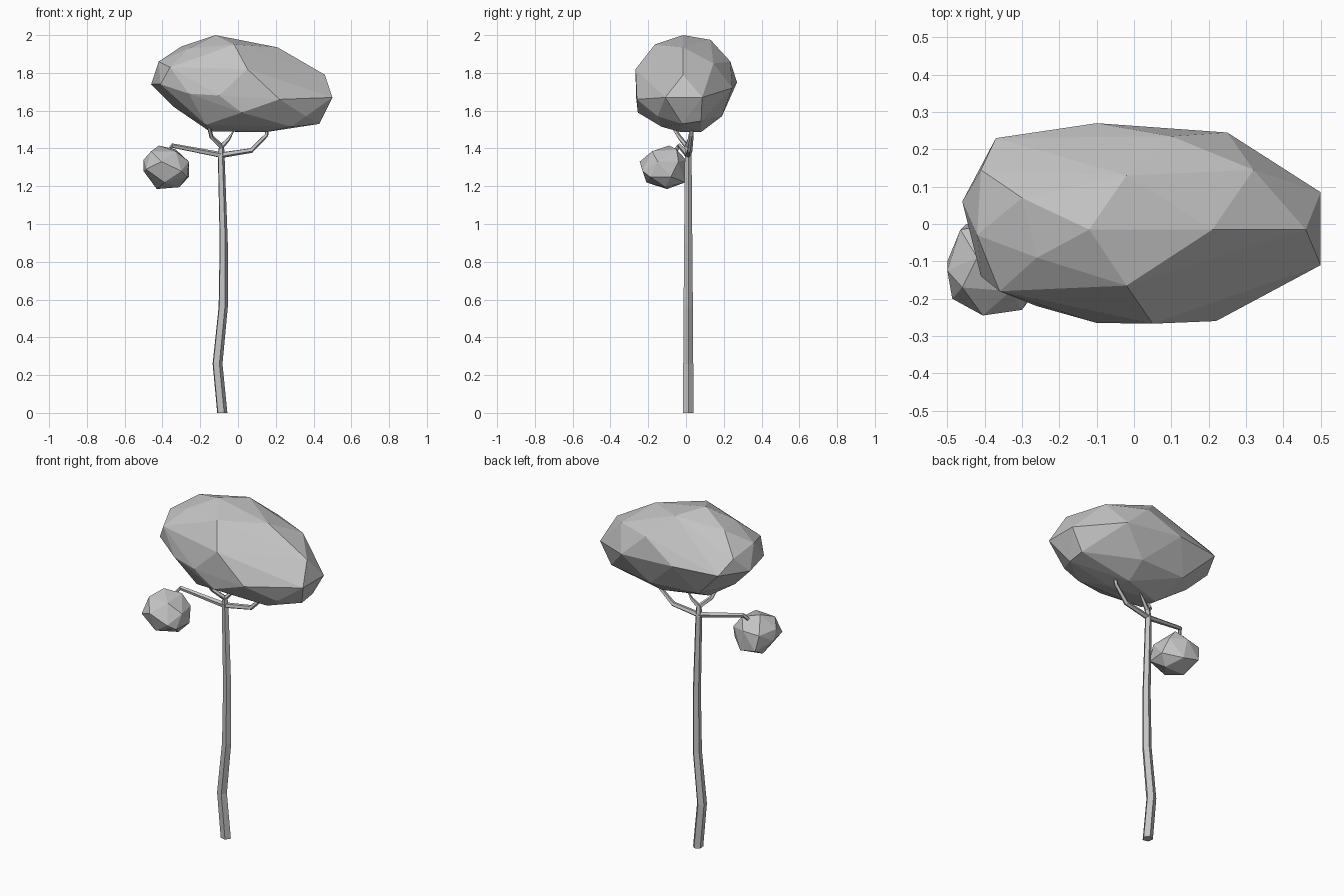
import bpy
import bmesh
import math
from mathutils import Vector

default_cube = bpy.data.objects.get("Cube")
if default_cube:
    bpy.data.objects.remove(default_cube, do_unlink=True)

# One plain grey for the whole tree
GREY = (0.55, 0.55, 0.55, 1.0)
grey_material = bpy.data.materials.new("plain grey")
grey_material.use_nodes = True
grey_material.diffuse_color = GREY
grey_material.node_tree.nodes["Principled BSDF"].inputs["Base Color"].default_value = GREY


def add_object(name, bm):
    """Turn a bmesh into a flat-shaded grey object."""
    bmesh.ops.recalc_face_normals(bm, faces=bm.faces[:])
    mesh = bpy.data.meshes.new(name)
    bm.to_mesh(mesh)
    bm.free()
    mesh.materials.append(grey_material)
    obj = bpy.data.objects.new(name, mesh)
    bpy.context.collection.objects.link(obj)
    return obj


def add_limb(name, path, radii, sides=5, turn=math.radians(30)):
    """Sweep a tapering polygon along a bent path."""
    bm = bmesh.new()
    points = [Vector(p) for p in path]
    rings = []
    for i, (point, radius) in enumerate(zip(points, radii)):
        before = points[max(i - 1, 0)]
        after = points[min(i + 1, len(points) - 1)]
        along = (after - before).normalized()
        side = along.cross(Vector((0, 1, 0))).normalized()
        up = side.cross(along)
        ring = []
        for k in range(sides):
            angle = turn + math.tau * k / sides
            offset = side * math.cos(angle) + up * math.sin(angle)
            ring.append(bm.verts.new(point + offset * radius))
        rings.append(ring)
    for low, high in zip(rings, rings[1:]):
        for k in range(sides):
            n = (k + 1) % sides
            bm.faces.new((low[k], low[n], high[n], high[k]))
    bm.faces.new(rings[0])
    bm.faces.new(rings[-1])
    return add_object(name, bm)


def add_boulder(name, corners):
    """Wrap a faceted skin round a set of corners."""
    bm = bmesh.new()
    verts = [bm.verts.new(c) for c in corners]
    hull = bmesh.ops.convex_hull(bm, input=verts)
    inner = [v for v in hull["geom_interior"] if isinstance(v, bmesh.types.BMVert)]
    bmesh.ops.delete(bm, geom=inner, context="VERTS")
    return add_object(name, bm)


# Trunk: gently bent and tapering, cut level at the ground
trunk = add_limb(
    "trunk",
    [(-0.085, 0.011, 0), (-0.11, 0.011, 0.26), (-0.08, 0.011, 0.56),
     (-0.077, 0.011, 0.9), (-0.09, 0.011, 1.36), (-0.088, 0.006, 1.42)],
    [0.029, 0.028, 0.026, 0.023, 0.019, 0.014])
for vert in trunk.data.vertices:
    if vert.co.z < 0.1:
        vert.co.z = 0

# Branches: start, elbow and tip
fork = (-0.09, 0.01, 1.365)
crown = (-0.088, 0.005, 1.41)
add_limb("right_branch", [fork, (-0.35, -0.035, 1.415), (-0.375, -0.07, 1.37)],
         [0.016, 0.012, 0.011])
add_limb("left_branch", [fork, (0.07, 0.02, 1.39), (0.15, 0.03, 1.47), (0.16, 0.03, 1.53)],
         [0.016, 0.014, 0.011, 0.008])
add_limb("front_branch", [crown, (-0.14, -0.035, 1.46), (-0.16, -0.08, 1.53)],
         [0.014, 0.012, 0.009])
add_limb("middle_branch", [crown, (-0.05, 0.018, 1.45), (-0.025, 0.02, 1.49)],
         [0.014, 0.01, 0.003])

# Large canopy: lopsided, leaning down to the left end
add_boulder("large_canopy", [
    # crest
    (-0.12, -0.015, 2.0), (-0.02, 0.13, 1.975), (-0.3, 0.07, 1.94),
    (-0.02, -0.165, 1.95), (0.21, -0.015, 1.935), (-0.26, -0.09, 1.93),
    # shoulders
    (0.46, -0.015, 1.79), (0.32, 0.145, 1.85), (0.05, -0.267, 1.82),
    (-0.36, -0.18, 1.83), (-0.42, -0.03, 1.86), (-0.41, 0.145, 1.83),
    (0.1, 0.235, 1.86),
    # waist
    (0.5, 0.085, 1.67), (0.5, -0.11, 1.67), (0.25, 0.245, 1.72),
    (0.22, -0.26, 1.66), (-0.1, -0.265, 1.68), (-0.1, 0.27, 1.75),
    (-0.26, -0.22, 1.69), (-0.37, 0.23, 1.75), (-0.46, 0.06, 1.74),
    (-0.41, -0.14, 1.74),
    # underside
    (0.43, -0.02, 1.53), (0.43, 0.08, 1.545), (0.36, -0.15, 1.57),
    (0.28, -0.13, 1.515), (0.02, -0.255, 1.59), (0.1, 0.19, 1.57),
    (0.15, -0.03, 1.487), (0.1, 0.08, 1.487), (-0.15, 0.0, 1.49),
    (-0.17, -0.14, 1.525), (-0.2, 0.17, 1.58), (-0.34, 0.03, 1.62),
])

# Small canopy: a rough ball hanging from the right branch
add_boulder("small_canopy", [
    # top
    (-0.42, -0.09, 1.415), (-0.33, -0.05, 1.395), (-0.33, -0.18, 1.385),
    (-0.46, -0.17, 1.385),
    # middle
    (-0.5, -0.125, 1.34), (-0.487, -0.2, 1.29), (-0.405, -0.245, 1.33),
    (-0.3, -0.23, 1.28), (-0.465, -0.015, 1.33), (-0.26, -0.15, 1.33),
    (-0.26, -0.08, 1.25), (-0.28, -0.04, 1.33), (-0.37, 0.0, 1.34),
    (-0.5, -0.1, 1.28), (-0.45, 0.0, 1.24),
    # bottom
    (-0.35, -0.005, 1.22), (-0.43, -0.1, 1.185), (-0.31, -0.11, 1.195),
    (-0.39, -0.21, 1.22), (-0.27, -0.19, 1.25),
])
